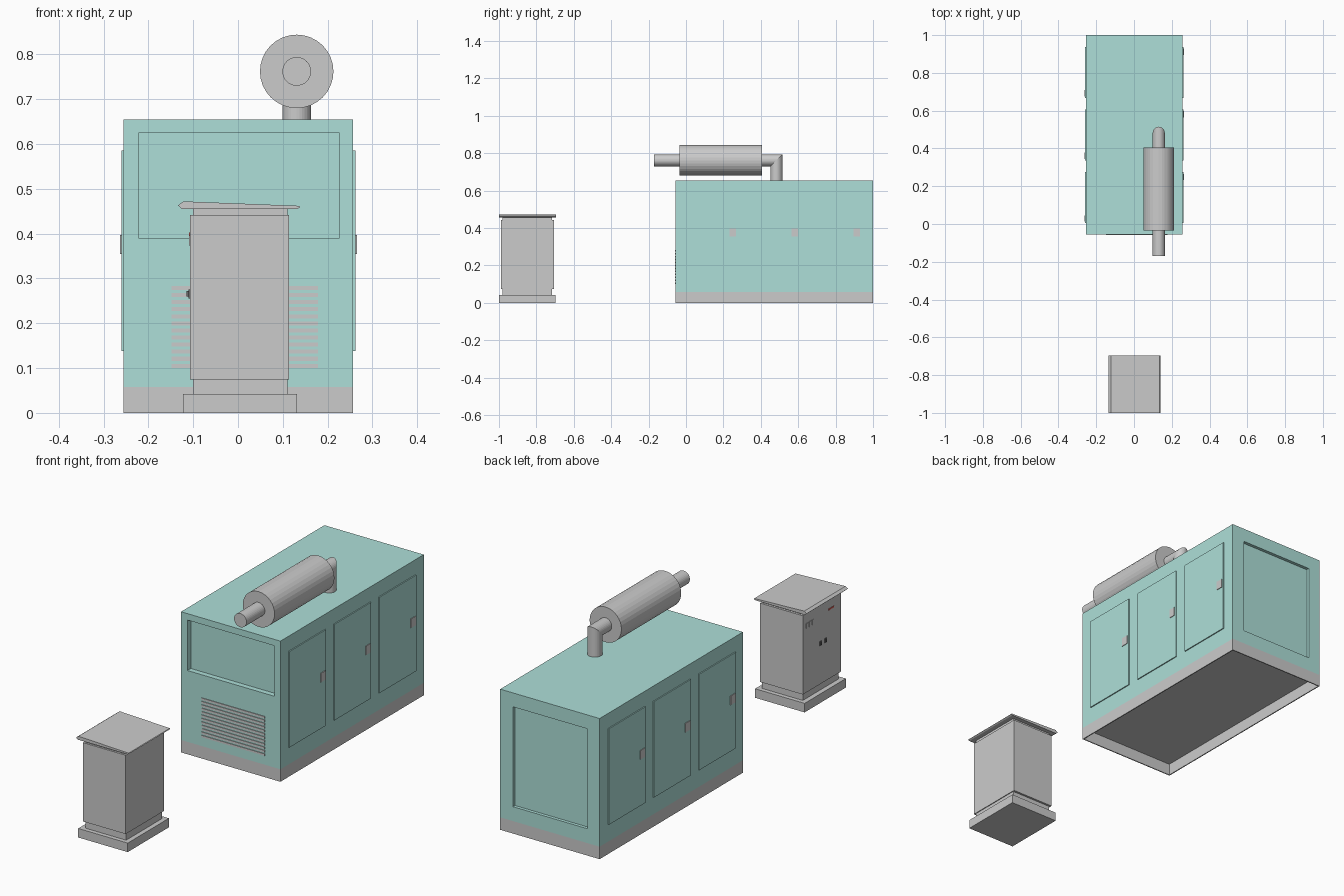
import bpy, bmesh, math
from mathutils import Vector

if "Cube" in bpy.data.objects:
    bpy.data.objects.remove(bpy.data.objects["Cube"])


def material(name, r, g, b):
    m = bpy.data.materials.new(name)
    m.diffuse_color = (r, g, b, 1)
    m.use_nodes = True
    m.node_tree.nodes["Principled BSDF"].inputs["Base Color"].default_value = m.diffuse_color
    return m


TEAL = material("teal_paint", 0.42, 0.74, 0.69)
DARK = material("dark_grey", 0.56, 0.56, 0.59)
PLINTH = material("plinth_grey", 0.64, 0.64, 0.64)
BLACK = material("black", 0.15, 0.15, 0.15)
RED = material("red", 0.7, 0.12, 0.1)


def finish(name, bm, mat=None):
    bmesh.ops.recalc_face_normals(bm, faces=bm.faces[:])
    me = bpy.data.meshes.new(name)
    bm.to_mesh(me)
    bm.free()
    ob = bpy.data.objects.new(name, me)
    bpy.context.collection.objects.link(ob)
    if mat:
        me.materials.append(mat)
    return ob


def box(name, x, y, z, mat=None, recesses=()):
    """Box from (min, max) ranges; each recess is (normal, min corner, max corner, depth)."""
    bm = bmesh.new()
    bmesh.ops.create_cube(bm, size=1)
    for v in bm.verts:
        v.co = [r[0] if c < 0 else r[1] for c, r in zip(v.co, (x, y, z))]
    bm.normal_update()
    for n, lo, hi, depth in recesses:
        n = Vector(n)
        face = max(bm.faces, key=lambda f: (f.normal.dot(n) > 0.9, f.calc_area()))
        mid = face.calc_center_median()
        bmesh.ops.inset_region(bm, faces=[face], thickness=0.01)
        for v in face.verts:
            for i in range(3):
                if abs(n[i]) < 0.5:
                    v.co[i] = lo[i] if v.co[i] < mid[i] else hi[i]
        pushed = bmesh.ops.extrude_discrete_faces(bm, faces=[face])["faces"][0]
        for v in pushed.verts:
            v.co -= n * depth
        bm.normal_update()
    return finish(name, bm, mat)


def loft(name, rings, mat=None):
    """Capped skin through rings with equal point counts."""
    bm = bmesh.new()
    rows = [[bm.verts.new(p) for p in ring] for ring in rings]
    n = len(rows[0])
    for a, b in zip(rows, rows[1:]):
        for i in range(n):
            j = (i + 1) % n
            bm.faces.new((a[i], a[j], b[j], b[i]))
    bm.faces.new(rows[0])
    bm.faces.new(rows[-1][::-1])
    return finish(name, bm, mat)


def circle(r, n=32):
    return [(r * math.cos(2 * math.pi * i / n), r * math.sin(2 * math.pi * i / n)) for i in range(n)]


# Generator skirt (hollow below) and housing with front and back recessed panels
X0, X1, Y0, Y1 = -0.255, 0.257, -0.055, 1.0
box("base_skirt", (X0, X1), (Y0, Y1), (0, 0.058), DARK,
    [((0, 0, -1), (X0 + 0.005, Y0 + 0.005, 0), (X1 - 0.005, Y1 - 0.005, 0), 0.055)])
box("generator_housing", (X0, X1), (Y0, Y1), (0.058, 0.655), TEAL,
    [((0, -1, 0), (-0.222, 0, 0.39), (0.227, 0, 0.625), 0.025),
     ((0, 1, 0), (-0.192, 0, 0.125), (0.192, 0, 0.59), 0.015)])

# Front louvre slats
for i in range(12):
    z = 0.105 + i * 0.0158
    box(f"louvre_slat_{i + 1}", (-0.148, 0.178), (Y0 - 0.003, Y0 + 0.01), (z - 0.0045, z + 0.0045))

# Side doors and latches; left side is the right side turned half a circle
for side, label, face in ((1, "right", X1), (-1, "left", X0)):
    for k in (-1, 0, 1):
        yc = 0.471 + k * 0.332
        xs = sorted((face - side * 0.01, face + side * 0.005))
        box(f"{label}_door_{k + 2}", xs, (yc - 0.135, yc + 0.135), (0.138, 0.585), TEAL)
        yl = yc + side * 0.11
        xs = sorted((face, face + side * 0.008))
        box(f"{label}_latch_{k + 2}", xs, (yl - 0.017, yl + 0.017), (0.355, 0.397))

# Exhaust: silencer drum, outlet pipe, mitred elbow into the roof
EX, EZ, EY = 0.131, 0.762, 0.483
loft("silencer_drum", [[(EX + a, y, EZ + b) for a, b in circle(0.082)] for y in (-0.035, 0.405)])
pipe = circle(0.032)
loft("outlet_pipe", [[(EX + a, y, EZ + b) for a, b in pipe] for y in (-0.17, -0.03)])
loft("exhaust_elbow", [[(EX + a, 0.4, EZ + b) for a, b in pipe],
                       [(EX + a, EY + b, EZ + b) for a, b in pipe],
                       [(EX + a, EY + b, 0.65) for a, b in pipe]])

# Control cabinet
box("cabinet_plinth", (-0.123, 0.132), (-1, -0.697), (0, 0.042), PLINTH)
box("cabinet_core", (-0.1, 0.11), (-0.98, -0.717), (0.042, 0.457))
box("cabinet_body", (-0.107, 0.114), (-0.989, -0.707), (0.075, 0.442))
lid = [(-0.134, 0.463), (-0.125, 0.455), (0.132, 0.455), (0.139, 0.459), (0.136, 0.462), (-0.122, 0.472)]
loft("cabinet_sloped_lid", [[(x, y, z) for x, z in lid] for y in (-1, -0.696)])

# Control details on the cabinet's left side
CX = -0.107
for i in range(3):
    y = -0.76 + (i - 1) * 0.022
    box(f"gauge_{i + 1}", (CX - 0.002, CX + 0.002), (y - 0.007, y + 0.007), (0.373, 0.397), PLINTH)
box("warning_strip", (CX - 0.002, CX + 0.002), (-0.935, -0.895), (0.395, 0.402), RED)
for i, y in enumerate((-0.835, -0.872)):
    box(f"switch_plate_{i + 1}", (CX - 0.003, CX + 0.002), (y - 0.007, y + 0.007), (0.255, 0.275), BLACK)
    box(f"switch_lever_{i + 1}", (CX - 0.008, CX), (y - 0.003, y + 0.003), (0.26, 0.272), BLACK)
